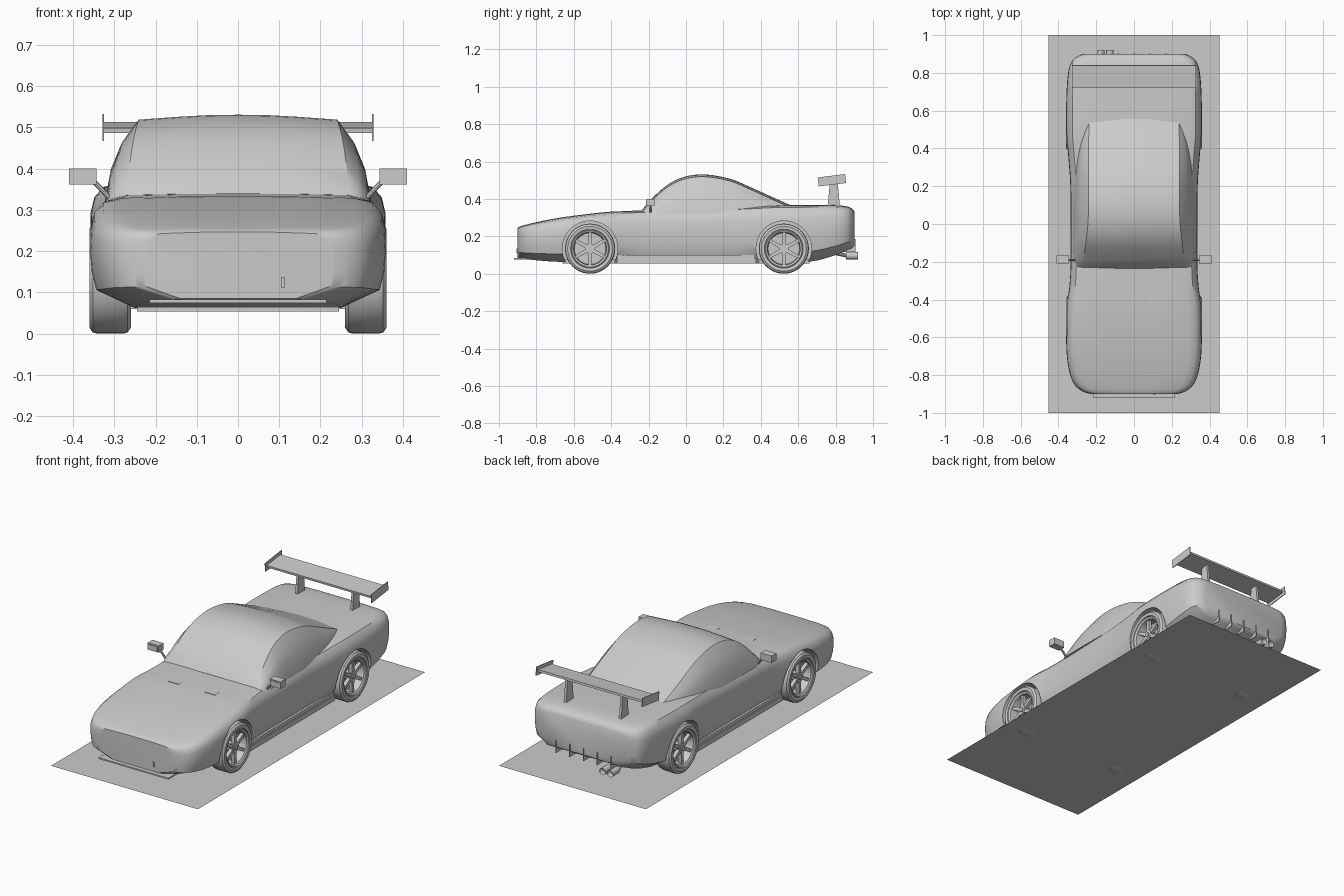
import bpy, bmesh
from math import sin, cos, pi, radians
from mathutils import Matrix, Vector

cube = bpy.data.objects.get("Cube")
if cube:
    bpy.data.objects.remove(cube)

grey = bpy.data.materials.new("plain grey")
grey.use_nodes = True
grey.diffuse_color = (0.6, 0.6, 0.6, 1)
grey.node_tree.nodes["Principled BSDF"].inputs["Base Color"].default_value = (0.6, 0.6, 0.6, 1)


def make(name, bm, smooth=None):
    bmesh.ops.recalc_face_normals(bm, faces=bm.faces)
    me = bpy.data.meshes.new(name)
    bm.to_mesh(me)
    bm.free()
    ob = bpy.data.objects.new(name, me)
    bpy.context.collection.objects.link(ob)
    me.materials.append(grey)
    if smooth:
        shade(ob, smooth)
    return ob


def shade(ob, angle):
    bpy.ops.object.select_all(action='DESELECT')
    ob.select_set(True)
    bpy.context.view_layer.objects.active = ob
    bpy.ops.object.shade_smooth_by_angle(angle=radians(angle))


def add_box(bm, lo, hi, taper=1.0, turn=None):
    """Box from corner to corner; taper scales the top along y."""
    lo, hi = Vector(lo), Vector(hi)
    vs = bmesh.ops.create_cube(bm, size=1)["verts"]
    for v in vs:
        if v.co.z > 0:
            v.co.y *= taper
        v.co = (lo + hi) / 2 + v.co * (hi - lo)
        if turn:
            v.co = turn @ v.co


def box(name, lo, hi, taper=1.0, turn=None):
    bm = bmesh.new()
    add_box(bm, lo, hi, taper, turn)
    return make(name, bm)


def add_tube(bm, a, b, r, n=16):
    a, b = Vector(a), Vector(b)
    m = Matrix.Translation((a + b) / 2) @ (b - a).to_track_quat('Z', 'Y').to_matrix().to_4x4()
    bmesh.ops.create_cone(bm, cap_ends=True, segments=n, radius1=r, radius2=r,
                          depth=(b - a).length, matrix=m)


def spline(keys, steps=4):
    """Smooth curve through rows of numbers."""
    rows = []
    for i in range(len(keys) - 1):
        p = [keys[max(0, min(len(keys) - 1, i + k))] for k in (-1, 0, 1, 2)]
        for s in range(steps):
            t = s / steps
            rows.append([b + t / 2 * (c - a + t * (2*a - 5*b + 4*c - d + t * (3*(b - c) + d - a)))
                         for a, b, c, d in zip(*p)])
    return rows + [list(keys[-1])]


def loft(name, keys, section, angle):
    """Skin mirrored half sections along y."""
    bm = bmesh.new()
    rings = []
    for row in spline(keys):
        half = section(*row[1:])
        pts = half + [(-x, z) for x, z in half[-2:0:-1]]
        rings.append([bm.verts.new((x, row[0], z)) for x, z in pts])
    n = len(rings[0])
    for a, b in zip(rings, rings[1:]):
        for i in range(n):
            j = (i + 1) % n
            bm.faces.new((a[i], a[j], b[j], b[i]))
    bm.faces.new(rings[0])
    bm.faces.new(rings[-1])
    return make(name, bm, angle)


# Ground sheet
bm = bmesh.new()
bmesh.ops.create_grid(bm, x_segments=1, y_segments=1, size=1, matrix=Matrix.Diagonal((0.453, 1, 1, 1)))
bmesh.ops.translate(bm, vec=(0, 0, 0.004), verts=bm.verts)
make("ground_sheet", bm)


# Lower body: y, half width, floor half width, floor z, top z
def body_section(w, f, zb, zt):
    h = zt - zb
    return [(0, zb), (f, zb), (w * 0.96, zb + 0.18 * h), (w * 0.99, zb + 0.36 * h),
            (w, zb + 0.55 * h), (w * 0.995, zb + 0.76 * h), (w * 0.97, zb + 0.88 * h),
            (w * 0.91, zb + 0.96 * h), (w * 0.8, zt - 0.003), (w * 0.4, zt), (0, zt)]


body = loft("body", [
    (-0.9, 0.23, 0.14, 0.085, 0.246), (-0.885, 0.275, 0.17, 0.082, 0.254),
    (-0.85, 0.315, 0.21, 0.078, 0.264), (-0.78, 0.343, 0.24, 0.07, 0.28),
    (-0.66, 0.358, 0.25, 0.063, 0.302), (-0.46, 0.358, 0.26, 0.06, 0.327),
    (-0.33, 0.342, 0.29, 0.06, 0.335), (-0.2, 0.335, 0.3, 0.06, 0.34),
    (0, 0.335, 0.3, 0.06, 0.345), (0.2, 0.337, 0.3, 0.06, 0.352),
    (0.36, 0.348, 0.29, 0.06, 0.36), (0.48, 0.358, 0.27, 0.06, 0.366),
    (0.67, 0.358, 0.26, 0.066, 0.368), (0.8, 0.349, 0.25, 0.1, 0.367),
    (0.86, 0.33, 0.24, 0.125, 0.36), (0.888, 0.3, 0.23, 0.137, 0.348),
    (0.9, 0.27, 0.21, 0.148, 0.332)], body_section, 35)

# Wheel arches cut from the body
AXLES = (("front", -0.513), ("rear", 0.523))
HUB_Z = 0.134
for end, y in AXLES:
    for side in (-1, 1):
        bm = bmesh.new()
        add_tube(bm, (side * 0.235, y, HUB_Z), (side * 0.5, y, HUB_Z), 0.148, 48)
        cutter = make("arch_cutter", bm)
        cutter.hide_render = True
        mod = body.modifiers.new("arch", 'BOOLEAN')
        mod.object, mod.operation, mod.solver = cutter, 'DIFFERENCE', 'EXACT'
        bpy.context.view_layer.objects.active = body
        bpy.ops.object.modifier_apply(modifier=mod.name)
        bpy.data.objects.remove(cutter)
shade(body, 35)


# Cabin: y, base half width, roof edge half width, top z
def cabin_section(b, e, zt):
    base, edge = 0.32, zt - 0.012
    h = edge - base
    return [(0, base), (b, base), (b - 0.18 * (b - e), base + 0.4 * h),
            (b - 0.5 * (b - e), base + 0.72 * h), (e, edge), (e * 0.6, zt - 0.005),
            (e * 0.3, zt - 0.001), (0, zt)]


loft("cabin", [
    (-0.235, 0.3, 0.272, 0.34), (-0.19, 0.318, 0.266, 0.395), (-0.1, 0.323, 0.255, 0.475),
    (-0.01, 0.323, 0.245, 0.518), (0.1, 0.322, 0.24, 0.531), (0.235, 0.315, 0.24, 0.508),
    (0.34, 0.305, 0.24, 0.465), (0.45, 0.285, 0.24, 0.415), (0.56, 0.25, 0.236, 0.366)],
    cabin_section, 25)


# Wheels: turned tyre and rim with spokes
TYRE = [(-0.03, 0.0), (-0.03, 0.09), (-0.048, 0.1), (-0.05, 0.12), (-0.042, 0.131), (-0.03, 0.134),
        (0.03, 0.134), (0.042, 0.131), (0.05, 0.12), (0.048, 0.104), (0.042, 0.102),
        (0.046, 0.098), (0.04, 0.088), (-0.005, 0.084), (-0.005, 0.0)]


def wheel(name, side, y):
    bm = bmesh.new()
    rows = []
    n = 40
    for x, r in TYRE:
        rows.append([bm.verts.new((x, r * cos(2 * pi * i / n), r * sin(2 * pi * i / n))) for i in range(n)])
    for a, b in zip(rows, rows[1:]):
        for i in range(n):
            bm.faces.new((a[i], a[(i + 1) % n], b[(i + 1) % n], b[i]))
    bmesh.ops.remove_doubles(bm, verts=bm.verts, dist=0.0001)
    for k in range(6):
        add_box(bm, (0.014, -0.011, 0.015), (0.034, 0.011, 0.088), 0.7, Matrix.Rotation(k * pi / 3, 4, 'X'))
    add_tube(bm, (-0.01, 0, 0), (0.036, 0, 0), 0.026, 20)
    add_tube(bm, (0.03, 0, 0), (0.041, 0, 0), 0.013, 12)
    bmesh.ops.transform(bm, verts=bm.verts,
                        matrix=Matrix.Translation((side * 0.31, y, HUB_Z)) @ Matrix.Diagonal((side, 1, 1, 1)))
    make(name, bm, 35)


for side, label in ((1, "left"), (-1, "right")):
    for end, y in AXLES:
        wheel(f"{end}_{label}_wheel", side, y)

    # Side skirt
    x = sorted((side * 0.29, side * 0.336))
    box(f"{label}_skirt_lower", (x[0], -0.37, 0.055), (x[1], 0.375, 0.082))
    x = sorted((side * 0.29, side * 0.33))
    box(f"{label}_skirt_upper", (x[0], -0.368, 0.08), (x[1], 0.37, 0.1))

    # Door mirror on a thin stalk
    bm = bmesh.new()
    x = sorted((side * 0.343, side * 0.41))
    add_box(bm, (x[0], -0.21, 0.362), (x[1], -0.168, 0.4))
    add_box(bm, (x[0] + 0.006, -0.213, 0.368), (x[1] - 0.006, -0.209, 0.394))
    add_tube(bm, (side * 0.312, -0.19, 0.33), (side * 0.35, -0.19, 0.37), 0.006, 8)
    make(f"{label}_mirror", bm)

    # Rear wing strut and end plate
    x = sorted((side * 0.163, side * 0.177))
    box(f"{label}_wing_strut", (x[0], 0.757, 0.36), (x[1], 0.823, 0.498), 0.6)
    tilt = Matrix.Translation((0, 0.78, 0.5)) @ Matrix.Rotation(radians(7), 4, 'X')
    x = sorted((side * 0.325, side * 0.329))
    box(f"{label}_wing_end_plate", (x[0], -0.074, -0.024), (x[1], 0.074, 0.024), 1, tilt)

    # Bonnet vent plate
    x = sorted((side * 0.08, side * 0.145))
    box(f"{label}_bonnet_vent", (x[0], -0.41, 0.327), (x[1], -0.36, 0.333))

# Rear wing blade
box("wing_blade", (-0.325, -0.061, -0.006), (0.325, 0.061, 0.006), 1, tilt)

# Front splitter, under tray and nose slot
box("splitter", (-0.215, -0.92, 0.075), (0.215, -0.8, 0.083))
box("under_tray", (-0.245, -0.66, 0.054), (0.245, 0.66, 0.075))
box("nose_slot", (0.104, -0.905, 0.112), (0.114, -0.899, 0.136))

# Diffuser fins under the tail
bm = bmesh.new()
for i in range(5):
    x = (i - 2) * 0.085
    add_box(bm, (x - 0.002, 0.84, 0.115), (x + 0.002, 0.906, 0.185))
make("diffuser_fins", bm)

# Twin exhaust pipes, hollow at the tip
bm = bmesh.new()
for x in (-0.175, -0.128):
    add_tube(bm, (x, 0.855, 0.096), (x, 0.92, 0.096), 0.019)
    tip = max(bm.faces, key=lambda f: f.calc_center_median().y + (abs(f.calc_center_median().x - x) < 0.01))
    bmesh.ops.inset_individual(bm, faces=[tip], thickness=0.004)
    bmesh.ops.translate(bm, vec=(0, -0.03, 0), verts=tip.verts)
    add_tube(bm, (x, 0.75, 0.12), (x, 0.858, 0.097), 0.01, 10)
make("exhaust_pipes", bm, 35)
